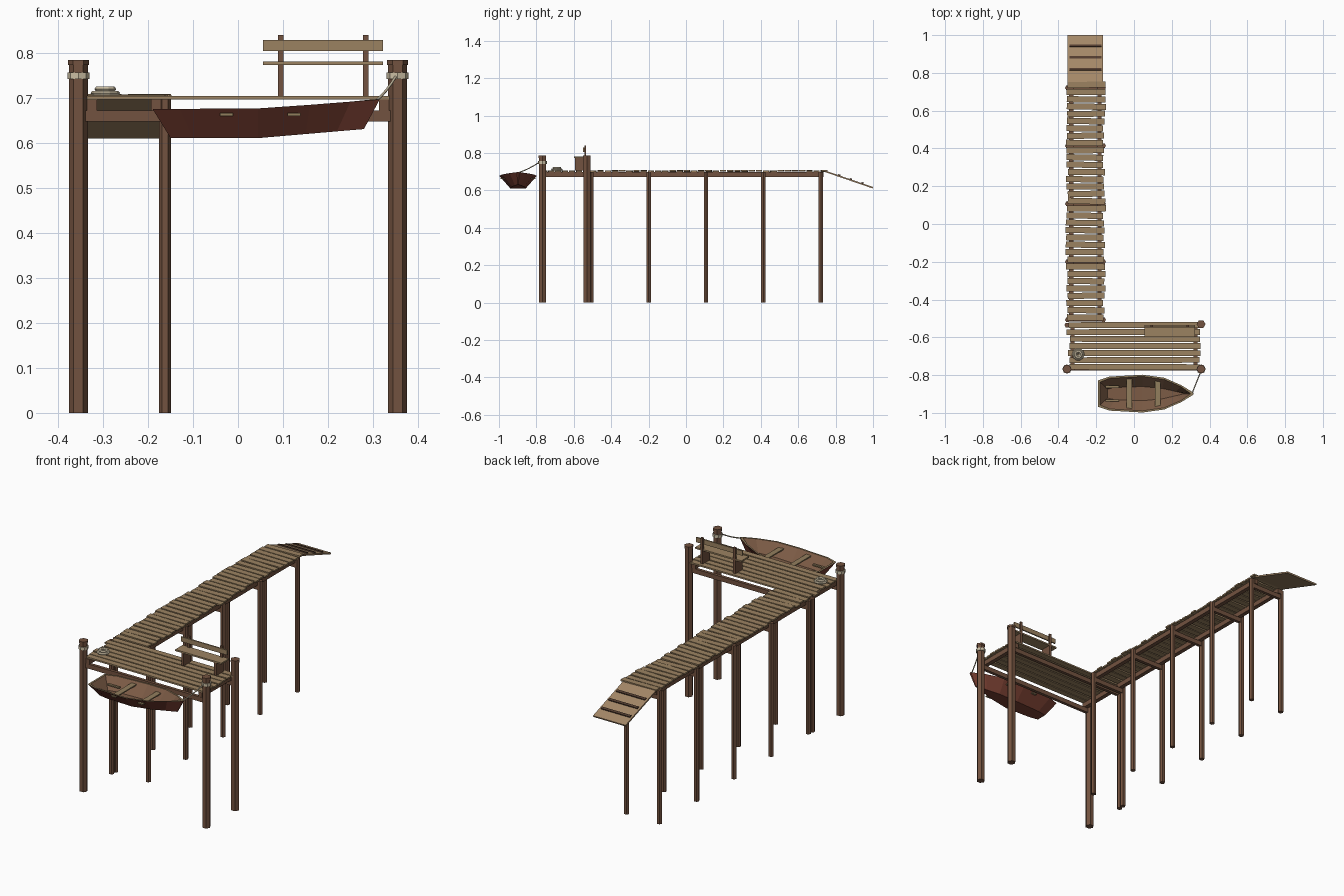
import bpy, bmesh, math, random
from mathutils import Matrix, Vector

cube = bpy.data.objects.get("Cube")
if cube:
    bpy.data.objects.remove(cube)
random.seed(4)


def material(name, rgb):
    m = bpy.data.materials.new(name)
    m.use_nodes = True
    m.diffuse_color = (*rgb, 1)
    m.node_tree.nodes["Principled BSDF"].inputs["Base Color"].default_value = (*rgb, 1)
    return m


POST = material("post brown", (0.17, 0.085, 0.05))
PLANK = material("weathered plank", (0.33, 0.225, 0.12))
RAMP = material("ramp board", (0.38, 0.25, 0.14))
DARK = material("dark wood", (0.085, 0.045, 0.028))
ROPE = material("pale rope", (0.6, 0.52, 0.37))
RED = material("hull red", (0.19, 0.05, 0.032))
INNER = material("boat inside", (0.2, 0.105, 0.06))
RAIL = material("boat trim", (0.29, 0.21, 0.11))


def finish(name, bm, *mats):
    bmesh.ops.recalc_face_normals(bm, faces=bm.faces)
    mesh = bpy.data.meshes.new(name)
    bm.to_mesh(mesh)
    bm.free()
    for m in mats:
        mesh.materials.append(m)
    ob = bpy.data.objects.new(name, mesh)
    bpy.context.collection.objects.link(ob)
    return ob


def box(bm, centre, size, rot=Matrix()):
    mat = Matrix.Translation(centre) @ rot @ Matrix.Diagonal((*size, 1))
    bmesh.ops.create_cube(bm, size=1, matrix=mat)


def prism(bm, x, y, z0, z1, r, sides=6):
    mat = Matrix.Translation((x, y, (z0 + z1) / 2)) @ Matrix.Rotation(math.pi / 2, 4, 'Z')
    bmesh.ops.create_cone(bm, cap_ends=True, segments=sides, radius1=r, radius2=r,
                          depth=z1 - z0, matrix=mat)


def turn(angle, axis):
    return Matrix.Rotation(angle, 4, axis)


WALK = -0.257           # walkway centre line
DECK = 0.697            # underside of the planks
ROWS = [-0.507 + 0.307 * i for i in range(5)]

# Heavy mooring posts with caps, rope wraps on the front pair
posts, wraps = bmesh.new(), bmesh.new()
for x, y in ((-0.355, -0.768), (0.355, -0.768), (0.355, -0.53)):
    prism(posts, x, y, 0, 0.776, 0.021)
    prism(posts, x, y, 0.774, 0.785, 0.0235)
    if y < -0.7:
        prism(wraps, x, y, 0.742, 0.757, 0.0245, 8)
finish("mooring_posts", posts, POST)
finish("post_rope_wraps", wraps, ROPE)

# Walkway piles and cross beams
piles, beams = bmesh.new(), bmesh.new()
for y in ROWS:
    for s in (-1, 1):
        prism(piles, WALK + s * 0.095, y, 0, DECK, 0.0135)
    box(beams, (WALK, y, 0.66), (0.2, 0.016, 0.024))
prism(piles, -0.355, -0.535, 0, DECK, 0.0135)
for y in (-0.768, -0.535):
    box(beams, (0, y, 0.66), (0.68, 0.016, 0.024))
finish("walkway_piles", piles, POST)
finish("cross_beams", beams, POST)

# Stringers under the planks
stringers = bmesh.new()
for s in (-1, 1):
    box(stringers, (WALK + s * 0.075, 0.11, 0.6845), (0.022, 1.25, 0.025))
    box(stringers, (s * 0.325, -0.65, 0.6845), (0.022, 0.25, 0.025))
finish("stringers", stringers, POST)

# Uneven deck planks
planks = bmesh.new()
for i in range(33):
    y = -0.495 + i * 0.0385
    rot = turn(random.uniform(-0.025, 0.025), 'Z') @ turn(random.uniform(-0.012, 0.012), 'Y')
    box(planks, (WALK + random.uniform(-0.006, 0.006), y, DECK + 0.0045 + random.uniform(0, 0.003)),
        (0.2 + random.uniform(-0.008, 0.008), 0.032, 0.008), rot)
finish("walkway_planks", planks, PLANK)
planks = bmesh.new()
for i in range(7):
    rot = turn(random.uniform(-0.004, 0.004), 'Z')
    box(planks, (random.uniform(-0.006, 0.006), -0.757 + i * 0.037, DECK + 0.004),
        (0.7 + random.uniform(-0.012, 0.012), 0.031, 0.008), rot)
finish("platform_planks", planks, PLANK)

# Sloping ramp with grip cleats
top, end = Vector((WALK, 0.74, 0.703)), Vector((WALK, 0.999, 0.614))
slope = end - top
tilt = turn(math.atan2(slope.z, slope.y), 'X')
ramp, cleats = bmesh.new(), bmesh.new()
box(ramp, (top + end) / 2, (0.188, slope.length, 0.008), tilt)
for t in (0.3, 0.54, 0.78):
    box(cleats, top + slope * t + Vector((0, 0.002, 0.006)), (0.168, 0.013, 0.006), tilt)
finish("ramp", ramp, RAMP)
finish("ramp_cleats", cleats, DARK)

# Bench
boards, frame = bmesh.new(), bmesh.new()
box(boards, (0.189, -0.567, 0.777), (0.267, 0.062, 0.008))
box(boards, (0.189, -0.547, 0.817), (0.267, 0.007, 0.025))
for x in (0.095, 0.284):
    box(frame, (x, -0.539, 0.772), (0.013, 0.01, 0.136))
    box(frame, (x, -0.568, 0.739), (0.013, 0.05, 0.068))
finish("bench_boards", boards, PLANK)
finish("bench_frame", frame, POST)

# Coiled rope on the deck
for i, (major, z) in enumerate(((0.025, 0.711), (0.012, 0.711), (0.0165, 0.72))):
    bpy.ops.mesh.primitive_torus_add(location=(-0.295, -0.69, z), major_segments=10,
                                     minor_segments=6, major_radius=major, minor_radius=0.008)
    coil = bpy.context.object
    coil.name = "rope_coil_%d" % (i + 1)
    coil.scale.z = 0.75
    coil.data.materials.append(ROPE)

# Rowing boat hull: rail x, half width, z, then bottom x, half width, z
STATIONS = [(-0.19, 0.07, 0.676, -0.15, 0.028, 0.611),
            (-0.13, 0.09, 0.676, -0.1, 0.037, 0.611),
            (0.045, 0.1, 0.677, 0.045, 0.042, 0.611),
            (0.16, 0.084, 0.685, 0.15, 0.032, 0.62),
            (0.25, 0.045, 0.692, 0.22, 0.016, 0.626),
            (0.315, 0.005, 0.697, 0.28, 0.003, 0.631)]
BOAT_Y = -0.898
hull = bmesh.new()
outer, inner = [], []
for i, (xt, wt, zt, xb, wb, zb) in enumerate(STATIONS):
    shift = 0.01 if i == 0 else -0.016 if i == 5 else 0
    for rows, d, dx, lift in ((outer, 0, 0, 0), (inner, 0.009, shift, 0.01)):
        a, b = max(wt - d, 0.001), max(wb - d / 2, 0.0008)
        section = ((xt, -a, zt), (xb, -b, zb + lift), (xb, b, zb + lift), (xt, a, zt))
        rows.append([hull.verts.new((x + dx, BOAT_Y + y, z)) for x, y, z in section])


def face(verts, index):
    hull.faces.new(verts).material_index = index


for i in range(5):
    for rows, index in ((outer, 0), (inner, 1)):
        for j in range(3):
            face((rows[i][j], rows[i + 1][j], rows[i + 1][j + 1], rows[i][j + 1]), index)
    for j in (0, 3):
        face((outer[i][j], outer[i + 1][j], inner[i + 1][j], inner[i][j]), 2)
for i in (0, 5):
    face(outer[i], 0)
    face(inner[i], 1)
    face((outer[i][0], inner[i][0], inner[i][3], outer[i][3]), 2)
finish("boat_hull", hull, RED, INNER, RAIL)

# Boat benches and stern slats
seats = bmesh.new()
for x, width in ((-0.026, 0.187), (0.125, 0.176)):
    box(seats, (x, BOAT_Y, 0.6635), (0.029, width, 0.006))
for s in (-1, 1):
    box(seats, (-0.115, BOAT_Y + s * 0.037, 0.645), (0.07, 0.012, 0.006))
finish("boat_seats", seats, RAIL)

# Mooring line
curve = bpy.data.curves.new("mooring_line", 'CURVE')
curve.dimensions = '3D'
curve.bevel_depth = 0.003
curve.bevel_resolution = 1
line = curve.splines.new('POLY')
line.points.add(4)
start, stop = Vector((0.308, -0.895, 0.695)), Vector((0.352, -0.785, 0.75))
for i, p in enumerate(line.points):
    t = i / 4
    v = start.lerp(stop, t)
    p.co = (v.x, v.y, v.z - 0.02 * t * (1 - t), 1)
curve.materials.append(ROPE)
bpy.context.collection.objects.link(bpy.data.objects.new("mooring_line", curve))
